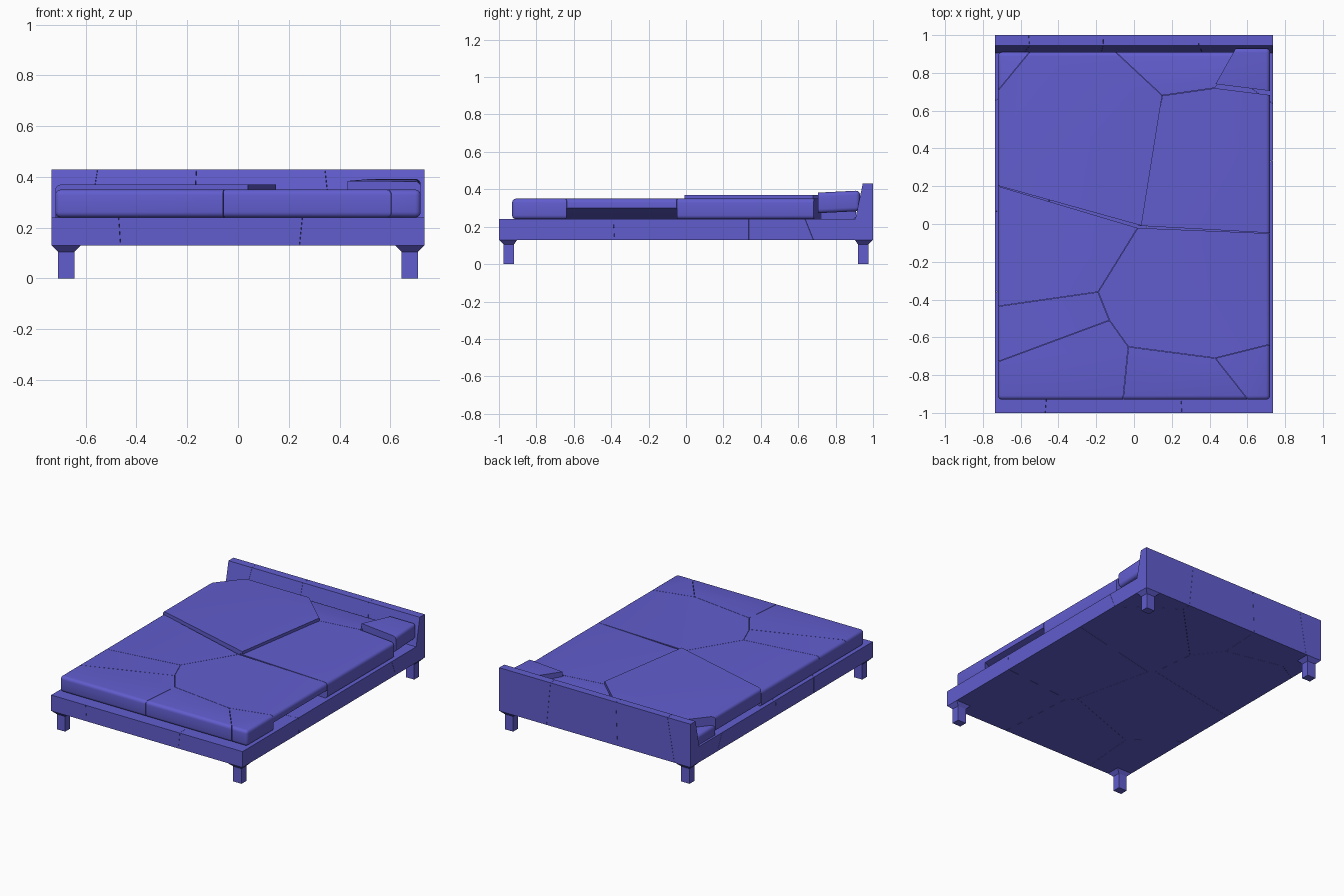
import bpy
import bmesh
from mathutils import Vector

if "Cube" in bpy.data.objects:
    bpy.data.objects.remove(bpy.data.objects["Cube"], do_unlink=True)

# Single flat colour
violet = bpy.data.materials.new("blue_violet")
violet.use_nodes = True
colour = (0.12, 0.11, 0.62, 1)
violet.diffuse_color = colour
violet.node_tree.nodes["Principled BSDF"].inputs["Base Color"].default_value = colour


def finish(bm, name, angle=0.5):
    bmesh.ops.recalc_face_normals(bm, faces=bm.faces)
    mesh = bpy.data.meshes.new(name)
    bm.to_mesh(mesh)
    bm.free()
    mesh.materials.append(violet)
    obj = bpy.data.objects.new(name, mesh)
    bpy.context.collection.objects.link(obj)
    bpy.ops.object.select_all(action="DESELECT")
    obj.select_set(True)
    bpy.context.view_layer.objects.active = obj
    bpy.ops.object.shade_smooth_by_angle(angle=angle)
    return obj


def cut(bm, point, normal):
    """Keep the half behind the plane and cap it."""
    result = bmesh.ops.bisect_plane(
        bm, geom=bm.verts[:] + bm.edges[:] + bm.faces[:],
        plane_co=point, plane_no=normal, clear_outer=True)
    edges = [e for e in result["geom_cut"]
             if isinstance(e, bmesh.types.BMEdge) and e.is_boundary]
    if edges:
        bmesh.ops.edgeloop_fill(bm, edges=edges)


def box(lo, hi):
    bm = bmesh.new()
    bmesh.ops.create_cube(bm, size=1)
    lo, hi = Vector(lo), Vector(hi)
    for v in bm.verts:
        v.co = (lo + hi) / 2 + v.co * (hi - lo)
    return bm


GAP = 0.001

# Mattress shards: name -> (plan outline, shift)
shards = {
    "left_raised": ([(-.75, .21), (.04, -.01), (.15, .68), (-.14, .95), (-.52, .95), (-.75, .67)], (0, 0, .02)),
    "left_middle": ([(-.75, .21), (.02, -.02), (-.19, -.36), (-.75, -.44)], (0, 0, 0)),
    "left_strip": ([(-.75, -.44), (-.19, -.36), (-.13, -.51), (-.75, -.74)], (0, 0, 0)),
    "left_foot": ([(-.75, -.74), (-.13, -.51), (-.03, -.65), (-.06, -.95), (-.75, -.95)], (0, 0, 0)),
    "centre_foot": ([(-.06, -.95), (-.03, -.65), (.43, -.71), (.62, -.95)], (0, 0, 0)),
    "right_foot": ([(.62, -.95), (.43, -.71), (.75, -.63), (.75, -.95)], (0, 0, 0)),
    "right_undercut": ([(.02, -.02), (.75, -.05), (.75, -.63), (.43, -.71), (-.03, -.65),
                        (-.13, -.51), (-.19, -.36)], (0, 0, 0)),
    "right_middle": ([(.02, -.01), (.75, -.05), (.75, .68), (.43, .72), (.15, .68)], (0, 0, 0)),
    "centre_head": ([(.15, .68), (.43, .72), (.56, .95), (-.14, .95)], (0, 0, 0)),
    "right_head": ([(.43, .72), (.56, .95), (.75, .95), (.75, .68)], (0, .02, .038)),
    "left_head": ([(-.75, .67), (-.52, .95), (-.75, .95)], (0, 0, -.04)),
}
for name, (outline, shift) in shards.items():
    bm = box((-.72, -.93, .24), (.72, .91, .35))
    bmesh.ops.bevel(bm, geom=bm.edges[:], offset=.022, segments=4, profile=.5, affect="EDGES")
    points = [Vector((x, y, 0)) for x, y in outline]
    centre = sum(points, Vector()) / len(points)
    for a, b in zip(points, points[1:] + points[:1]):
        normal = (b - a).cross(Vector((0, 0, 1))).normalized()
        if normal.dot(centre - a) > 0:
            normal = -normal
        cut(bm, a - normal * GAP, normal)
    if name == "right_undercut":
        # Chipped lower edge
        cut(bm, (.72, 0, .30), Vector((.06, 0, -.22)).normalized())
    if name == "right_head":
        # Slight tilt toward the foot
        for v in bm.verts:
            v.co.z += (v.co.y - .8) * .05
    bmesh.ops.translate(bm, verts=bm.verts, vec=shift)
    finish(bm, "mattress_" + name)

# Frame and headboard: one side profile, broken around seed points
profile = [(-1, .13), (1, .13), (1, .43), (.945, .43), (.905, .24), (-1, .24)]
seeds = [Vector(s) for s in [
    (-.75, -.75, .2), (-.15, -.8, .24), (.62, -.75, .16), (.55, -.05, .2), (-.35, -.25, .2),
    (-.5, .5, .16), (.4, .6, .2), (-.4, .95, .3), (.06, .93, .28), (.65, .95, .34), (-.74, .92, .36)]]
for i, seed in enumerate(seeds):
    bm = bmesh.new()
    face = bm.faces.new([bm.verts.new((-.735, y, z)) for y, z in profile])
    extruded = bmesh.ops.extrude_face_region(bm, geom=[face])["geom"]
    bmesh.ops.translate(bm, vec=(1.47, 0, 0),
                        verts=[g for g in extruded if isinstance(g, bmesh.types.BMVert)])
    for other in seeds:
        if other is not seed:
            normal = (other - seed).normalized()
            cut(bm, (seed + other) / 2 - normal * GAP / 2, normal)
    if bm.faces:
        finish(bm, f"frame_piece_{i + 1}", .2)
    else:
        bm.free()

# Legs with flared tops
for side_x, x_name in ((1, "left"), (-1, "right")):
    for side_y, y_name in ((-1, "front"), (1, "back")):
        bm = box((.645, .92, 0), (.71, .975, .105))
        top = max(bm.faces, key=lambda f: f.calc_center_median().z)
        flare = bmesh.ops.extrude_face_region(bm, geom=[top])["geom"]
        bmesh.ops.delete(bm, geom=[top], context="FACES_ONLY")
        for v in flare:
            if isinstance(v, bmesh.types.BMVert):
                v.co = (.735 if v.co.x > .68 else .62, 1 if v.co.y > .95 else .903, .13)
        for v in bm.verts:
            v.co.x *= side_x
            v.co.y *= side_y
        finish(bm, f"{y_name}_{x_name}_leg", .2)
